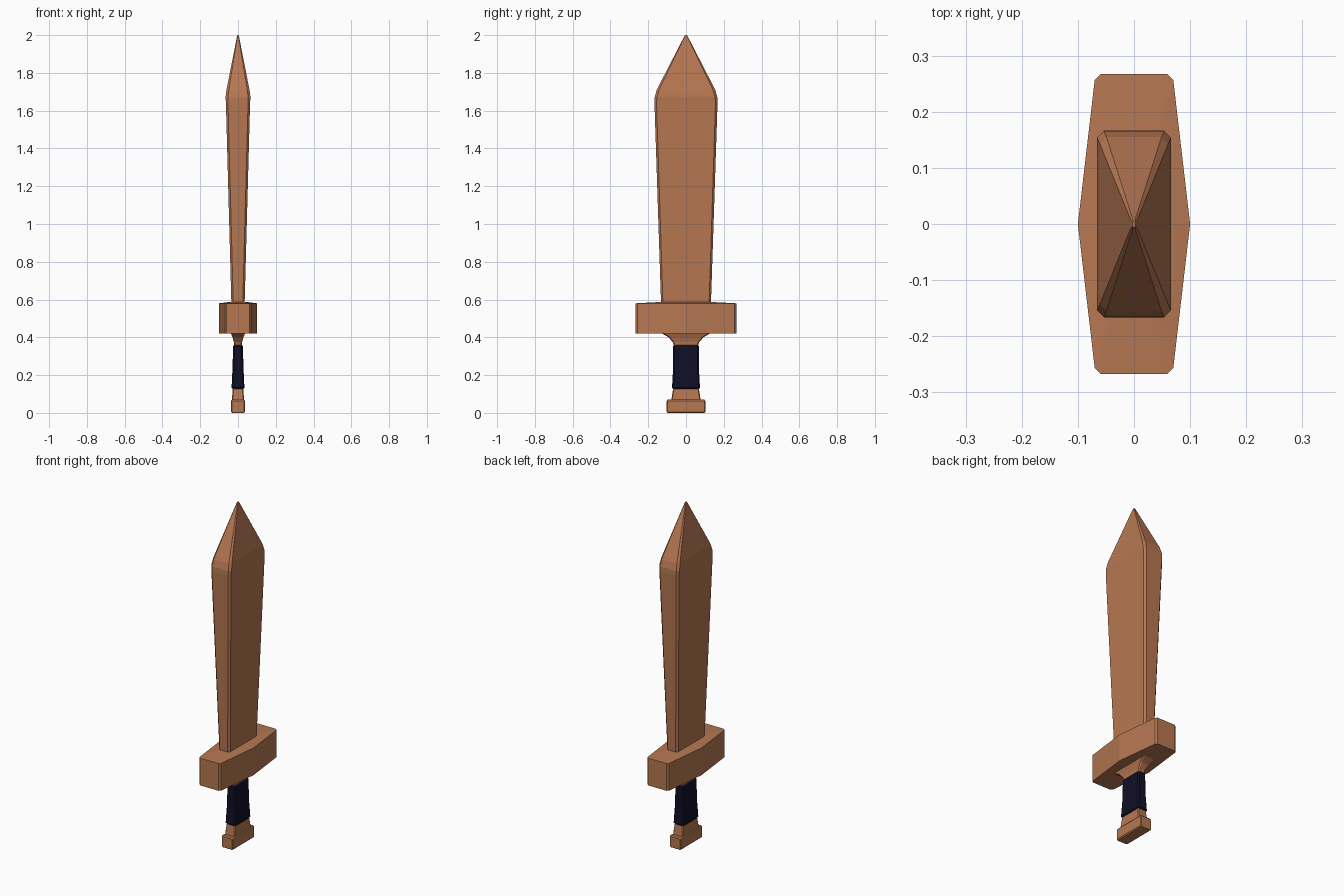
import bpy, bmesh

if "Cube" in bpy.data.objects:
    bpy.data.objects.remove(bpy.data.objects["Cube"])


def material(name, rgb):
    m = bpy.data.materials.new(name)
    m.diffuse_color = (*rgb, 1)
    m.use_nodes = True
    m.node_tree.nodes["Principled BSDF"].inputs["Base Color"].default_value = m.diffuse_color
    return m


copper = material("copper brown", (0.47, 0.185, 0.085))
navy = material("dark navy", (0.005, 0.005, 0.019))


def chamfered(hx, hy, c):
    """Rectangle outline with cut corners."""
    quarter = [(hx, hy - c), (hx - c, hy)]
    half = quarter + [(-x, y) for x, y in reversed(quarter)]
    return half + [(-x, -y) for x, y in half]


def loft(name, rings, mat):
    """Skin a stack of (z, outline) sections and cap both ends."""
    bm = bmesh.new()
    loops = [[bm.verts.new((x, y, z)) for x, y in outline] for z, outline in rings]
    n = len(loops[0])
    for a, b in zip(loops, loops[1:]):
        for i in range(n):
            j = (i + 1) % n
            bm.faces.new((a[i], a[j], b[j], b[i]))
    bm.faces.new(loops[0][::-1])
    bm.faces.new(loops[-1])
    bmesh.ops.recalc_face_normals(bm, faces=bm.faces)
    me = bpy.data.meshes.new(name)
    bm.to_mesh(me)
    bm.free()
    me.materials.append(mat)
    ob = bpy.data.objects.new(name, me)
    bpy.context.collection.objects.link(ob)
    return ob


def block(name, sections, mat):
    """Loft of chamfered rectangles given as (z, half x, half y, chamfer)."""
    return loft(name, [(z, chamfered(hx, hy, c)) for z, hx, hy, c in sections], mat)


# Blade widening upwards to a blunt-edged point
block("blade", [(0.575, 0.035, 0.132, 0.01), (1.64, 0.064, 0.167, 0.011),
                (1.67, 0.066, 0.166, 0.012), (1.71, 0.061, 0.155, 0.012),
                (1.99, 0.006, 0.011, 0.003), (2.0, 0.003, 0.005, 0.001)], copper)

# Crossguard: stretched hexagon with nipped ends and a slightly raised top
side = [(0.1, 0), (0.07, 0.257), (0.06, 0.267)]
half = side + [(-x, y) for x, y in reversed(side)]
guard = half + [(-x, -y) for x, y in half[1:-1]]
loft("crossguard", [(0.42, guard), (0.58, guard),
                    (0.587, [(x * 0.5, y * 0.52) for x, y in guard])], copper)

# Flared collar under the guard
block("collar", [(0.35, 0.02, 0.062, 0.006), (0.375, 0.022, 0.07, 0.006),
                 (0.4, 0.029, 0.092, 0.007), (0.422, 0.038, 0.13, 0.008)], copper)

# Wrapped grip, slightly waisted
block("grip", [(0.127, 0.029, 0.068, 0.008), (0.134, 0.034, 0.074, 0.008),
               (0.24, 0.029, 0.068, 0.008), (0.352, 0.026, 0.069, 0.008),
               (0.359, 0.021, 0.064, 0.008)], navy)

# Pommel neck and block
block("pommel_neck", [(0.06, 0.033, 0.079, 0.005), (0.13, 0.028, 0.068, 0.005)], copper)
block("pommel", [(0.0, 0.032, 0.098, 0.004), (0.006, 0.037, 0.102, 0.005),
                 (0.064, 0.037, 0.102, 0.005), (0.07, 0.032, 0.097, 0.004)], copper)
